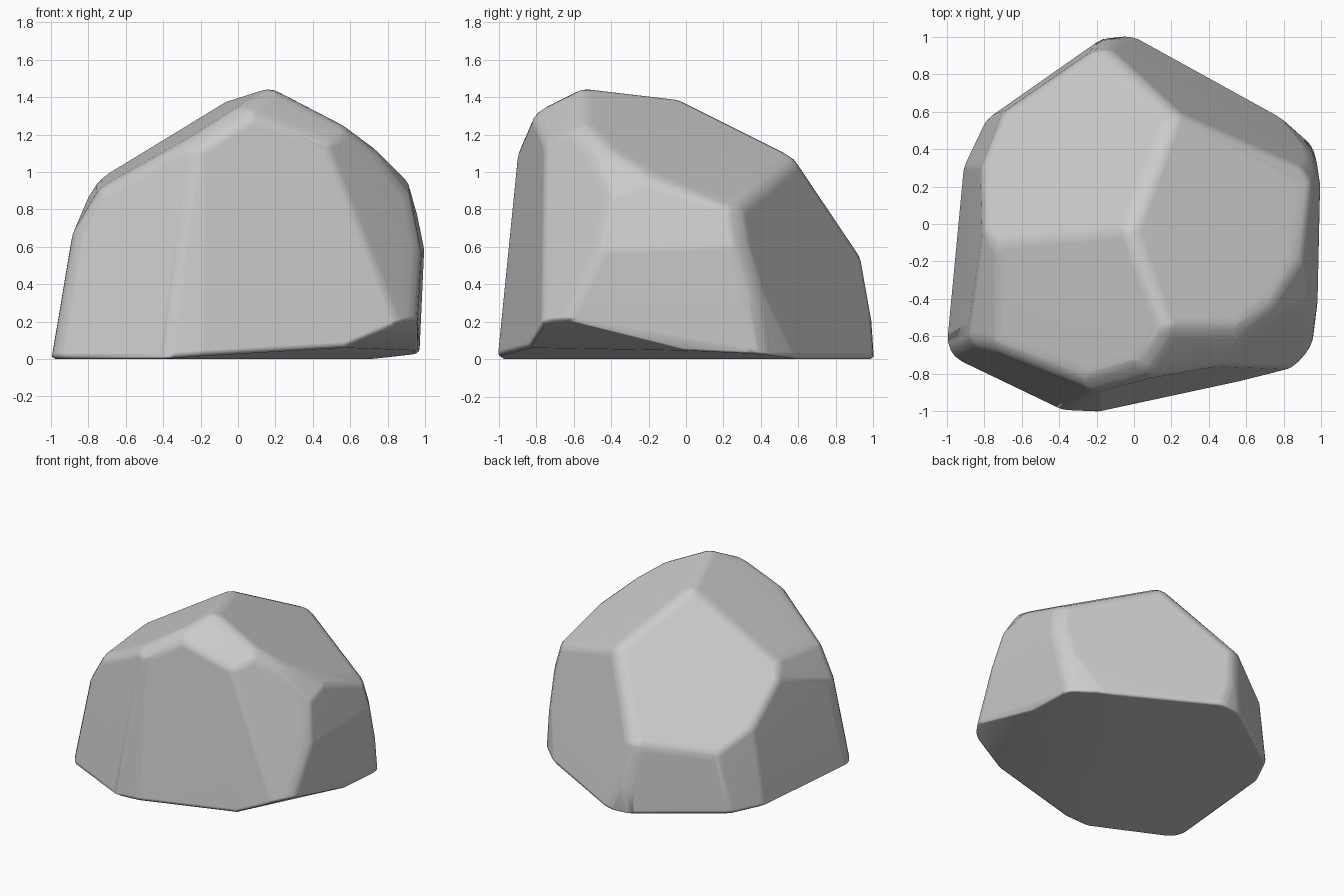
import bpy, bmesh
from mathutils import Vector

if "Cube" in bpy.data.objects:
    bpy.data.objects.remove(bpy.data.objects["Cube"])

SOFT, FINE = 0.13, 0.022      # rounding radii: body edges, base rim

# Side and top facets of the boulder: outward normal, distance
FACETS = [
    ((-.60, -.104, 1), 1.425),   # upper left front
    ((-.68, .75, 1), 1.40),      # upper left back
    ((.52, .31, 1), 1.388),      # upper right
    ((.37, -.60, .72), 1.455),   # brow above the front
    ((.21, -1, .10), .967),      # front right
    ((-.48, -1, .16), 1.18),     # front left
    ((-.05, -1, .10), 1.015),    # front corner
    ((1, -.02, -.05), .966),     # right, lower
    ((1, -.03, .20), 1.11),      # right, upper
    ((.80, -.15, .57), 1.295),   # right shoulder
    ((.72, -.69, .30), 1.205),   # front right corner
    ((-1, .095, .16), .945),     # left
    ((-.86, -.05, .51), 1.135),  # left shoulder
    ((.55, 1, .27), 1.015),      # back right
    ((.66, .75, .10), .955),     # back right corner
    ((.97, .24, 0), 1.042),      # right corner
    ((-.70, 1, .06), 1.12),      # back left
    ((-.90, .43, .15), .957),    # back left corner
    ((-.10, 1, .03), 1.015),     # back corner
]
# Flat base and the slightly lifted underside
BASE = [((0, 0, -1), 0.0), ((.07, -.05, -1), .02), ((.50, -.25, -1), .43)]


def cut(bm, planes, inset):
    """Slice the solid with each plane, moved inward by inset."""
    for n, d in planes:
        n = Vector(n)
        dist = d / n.length - inset
        n.normalize()
        bmesh.ops.bisect_plane(bm, geom=bm.verts[:] + bm.edges[:] + bm.faces[:],
                               dist=1e-6, plane_co=n * dist, plane_no=n,
                               clear_outer=True)
        hull(bm, [v.co.copy() for v in bm.verts])


def hull(bm, points):
    """Replace the mesh by the convex hull of the points."""
    bm.clear()
    for p in points:
        bm.verts.new(p)
    bmesh.ops.remove_doubles(bm, verts=bm.verts[:], dist=1e-4)
    out = bmesh.ops.convex_hull(bm, input=bm.verts[:])
    junk = {g for g in out["geom_interior"] + out["geom_unused"]
            if isinstance(g, bmesh.types.BMVert)}
    bmesh.ops.delete(bm, geom=list(junk), context='VERTS')
    bmesh.ops.delete(bm, geom=[v for v in bm.verts if not v.link_faces], context='VERTS')


def round_off(bm, radius, detail):
    """Grow the solid by a ball, which rounds every edge."""
    ball = bmesh.new()
    bmesh.ops.create_icosphere(ball, subdivisions=detail, radius=radius)
    offsets = [v.co.copy() for v in ball.verts]
    ball.free()
    hull(bm, [v.co + o for v in bm.verts for o in offsets])


bm = bmesh.new()
bmesh.ops.create_cube(bm, size=4)
cut(bm, FACETS, SOFT + FINE)
round_off(bm, SOFT, 3)
cut(bm, BASE, FINE)
round_off(bm, FINE, 1)
bmesh.ops.dissolve_limit(bm, angle_limit=0.03, verts=bm.verts[:], edges=bm.edges[:])
bmesh.ops.recalc_face_normals(bm, faces=bm.faces[:])

# Stand on the ground, centred
xs, ys, zs = ([v.co[i] for v in bm.verts] for i in range(3))
shift = Vector((-(min(xs) + max(xs)) / 2, -(min(ys) + max(ys)) / 2, -min(zs)))
bmesh.ops.translate(bm, verts=bm.verts[:], vec=shift)

mesh = bpy.data.meshes.new("boulder")
bm.to_mesh(mesh)
bm.free()
boulder = bpy.data.objects.new("boulder", mesh)
bpy.context.collection.objects.link(boulder)
mesh.shade_smooth()
boulder.modifiers.new("flat_facets", 'WEIGHTED_NORMAL')
